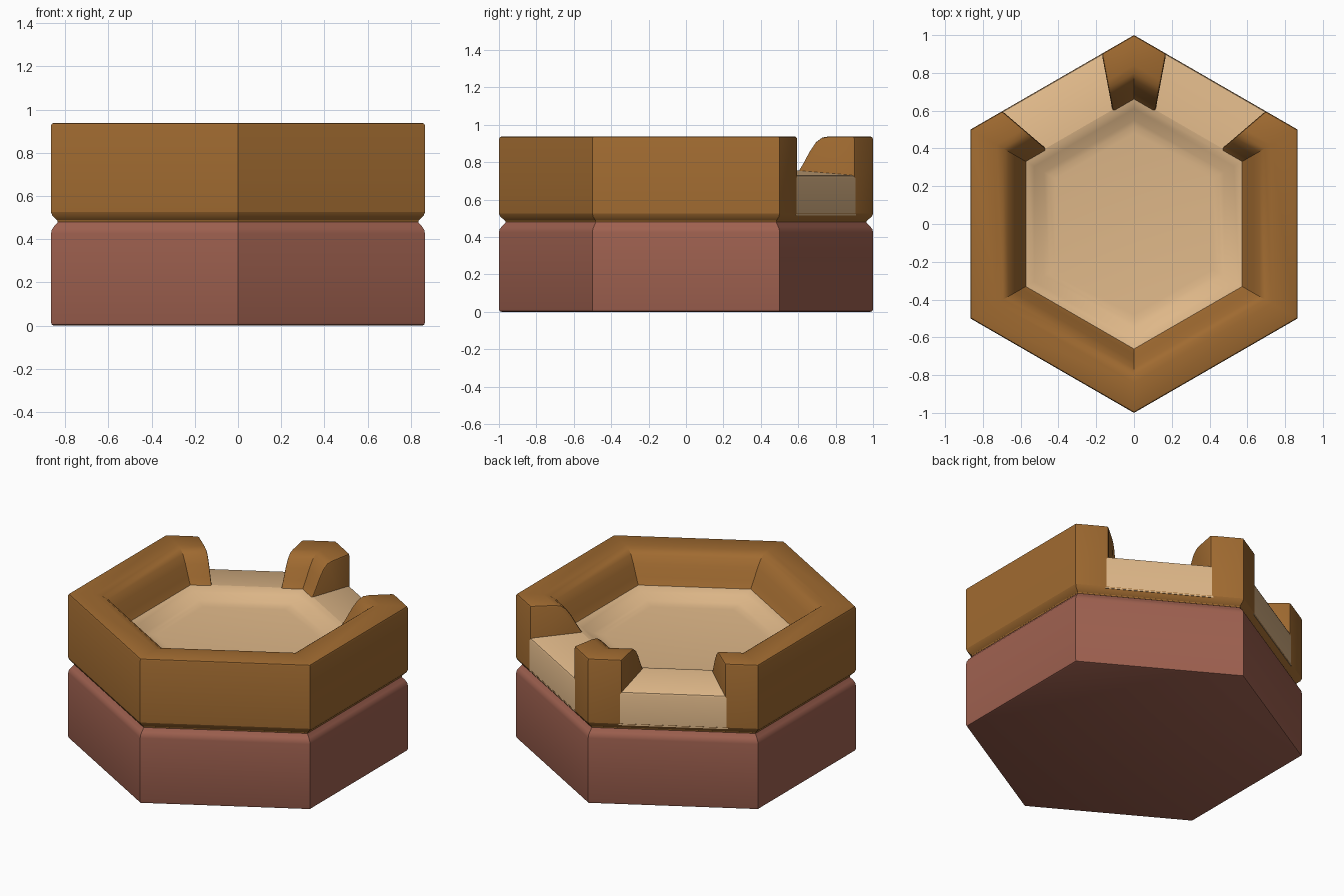
import bpy
import bmesh
import math
from mathutils import Vector

cube = bpy.data.objects.get("Cube")
if cube:
    bpy.data.objects.remove(cube, do_unlink=True)


def make_material(name, rgb):
    mat = bpy.data.materials.new(name)
    mat.use_nodes = True
    colour = (*rgb, 1)
    mat.diffuse_color = colour
    mat.node_tree.nodes["Principled BSDF"].inputs["Base Color"].default_value = colour
    return mat


clay = make_material("red clay", (0.35, 0.12, 0.08))
earth = make_material("brown earth", (0.35, 0.145, 0.03))
sand = make_material("pale sand", (0.74, 0.48, 0.25))

# Hexagon corners, anticlockwise, starting at the back corner
corners = [Vector((math.cos(a), math.sin(a)))
           for a in (math.radians(90 + 60 * i) for i in range(6))]


def sweep(name, profile, stations, mat, loop=False, bevel_above=None):
    """Sweep a (radius, height) profile through hexagon stations."""
    bm = bmesh.new()
    rings = [[bm.verts.new((p.x * r, p.y * r, z)) for r, z in profile]
             for p in stations]
    n = len(profile)
    pairs = list(zip(rings, rings[1:]))
    if loop:
        pairs.append((rings[-1], rings[0]))
    for a, b in pairs:
        for j in range(n - 1 if loop else n):
            k = (j + 1) % n
            bm.faces.new((a[j], a[k], b[k], b[j]))
    if loop:
        bm.faces.new([ring[0] for ring in rings])
        bm.faces.new([ring[-1] for ring in rings])
    else:
        bm.faces.new(rings[0])
        bm.faces.new(rings[-1])
    bmesh.ops.recalc_face_normals(bm, faces=bm.faces)
    if bevel_above is not None:
        edges = [e for e in bm.edges
                 if e.calc_face_angle(0) > math.radians(65)
                 and max(v.co.z for v in e.verts) > bevel_above]
        bmesh.ops.bevel(bm, geom=edges, offset=0.013, segments=2,
                        profile=0.5, affect='EDGES', clamp_overlap=True)
    mesh = bpy.data.meshes.new(name)
    bm.to_mesh(mesh)
    bm.free()
    mesh.materials.append(mat)
    obj = bpy.data.objects.new(name, mesh)
    bpy.context.collection.objects.link(obj)
    bpy.ops.object.select_all(action='DESELECT')
    obj.select_set(True)
    bpy.context.view_layer.objects.active = obj
    bpy.ops.object.shade_smooth_by_angle(angle=math.radians(32))
    return obj


# Clay base with a rounded shoulder
sweep("clay_base", [(0.985, 0), (0.996, 0.004), (1, 0.015), (1, 0.425),
                    (0.996, 0.442), (0.985, 0.457), (0.965, 0.477),
                    (0.96, 0.49)], corners, clay, loop=True)

# Chamfered foot of the earth layer, running all the way round
sweep("earth_foot", [(0.965, 0.48), (0.967, 0.488), (0.992, 0.508),
                     (1, 0.525)], corners, earth, loop=True)

# Sunken sand basin
sweep("sand_basin", [(0.67, 0.51), (0.67, 0.755), (0.645, 0.75),
                     (0.61, 0.732), (0.55, 0.702), (0.52, 0.694),
                     (0.48, 0.69)], corners, sand, loop=True)

# Ends of the two openings on the back sides
left_near, left_far = (corners[0].lerp(corners[5], t) for t in (0.197, 0.805))
right_near, right_far = (corners[0].lerp(corners[1], t) for t in (0.197, 0.805))

# Raised banks: a long one round the front and a short one at the back corner
bank = [(0.62, 0.515), (0.98, 0.515), (1, 0.525), (1, 0.938), (0.84, 0.938),
        (0.80, 0.932), (0.765, 0.908), (0.73, 0.862), (0.69, 0.795),
        (0.665, 0.757), (0.62, 0.71)]
sweep("front_bank", bank, [right_far] + corners[1:] + [left_far], earth,
      bevel_above=0.75)
sweep("back_corner_bank", bank, [left_near, corners[0], right_near], earth,
      bevel_above=0.75)

# Sand paths through the openings
path = [(0.62, 0.515), (0.999, 0.515), (0.999, 0.715), (0.994, 0.726),
        (0.983, 0.731), (0.67, 0.755), (0.62, 0.70)]
for side, ends in (("left", (left_near, left_far)),
                   ("right", (right_near, right_far))):
    # Tuck the path ends slightly under the banks
    a, b = ends
    sweep(side + "_sand_path", path,
          [a.lerp(b, -0.03), b.lerp(a, -0.03)], sand)
